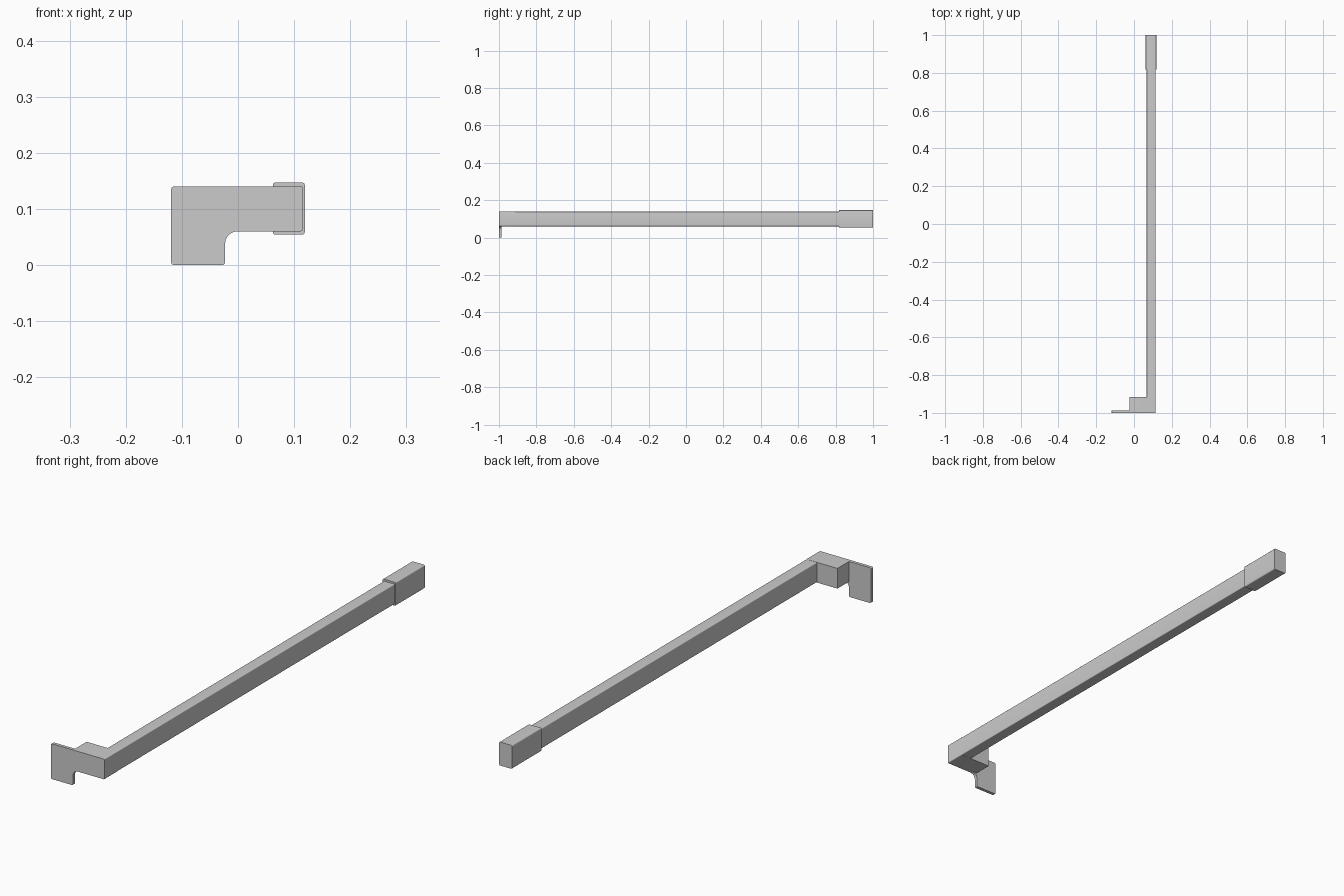
import bpy, math

if "Cube" in bpy.data.objects:
    bpy.data.objects.remove(bpy.data.objects["Cube"])


def extrude_y(name, outline, y0, y1):
    """Extrude an (x, z) outline from y0 to y1."""
    n = len(outline)
    verts = [(x, y, z) for y in (y0, y1) for x, z in outline]
    faces = [tuple(range(n)), tuple(range(2 * n - 1, n - 1, -1))]
    faces += [(i, i + n, (i + 1) % n + n, (i + 1) % n) for i in range(n)]
    mesh = bpy.data.meshes.new(name)
    mesh.from_pydata(verts, [], faces)
    mesh.update()
    obj = bpy.data.objects.new(name, mesh)
    bpy.context.collection.objects.link(obj)
    bpy.context.view_layer.objects.active = obj
    bpy.ops.object.select_all(action='DESELECT')
    obj.select_set(True)
    bpy.ops.object.shade_smooth_by_angle(angle=math.radians(35))
    return obj


def rounded(corners, seg=5):
    """Counter-clockwise (x, z, radius) right-angle corners -> rounded outline."""
    pts = []
    for i, (x, z, r) in enumerate(corners):
        px, pz, _ = corners[i - 1]
        nx, nz, _ = corners[(i + 1) % len(corners)]
        if r == 0:
            pts.append((x, z))
            continue
        d1, d2 = math.dist((px, pz), (x, z)), math.dist((nx, nz), (x, z))
        a = ((px - x) / d1, (pz - z) / d1)
        b = ((nx - x) / d2, (nz - z) / d2)
        for k in range(seg + 1):
            t = math.pi / 2 * k / seg
            u, v = r * (1 - math.sin(t)), r * (1 - math.cos(t))
            pts.append((x + a[0] * u + b[0] * v, z + a[1] * u + b[1] * v))
    return pts


def rect(x0, x1, z0, z1, r):
    return rounded([(x0, z0, r), (x1, z0, r), (x1, z1, r), (x0, z1, r)])


# Front plate with hanging tab and filleted inner corner
extrude_y("front_plate", rounded([
    (-0.119, 0.0, 0.005), (-0.023, 0.0, 0.005), (-0.023, 0.06, 0.022),
    (0.115, 0.06, 0.003), (0.115, 0.14, 0.003), (-0.119, 0.14, 0.005)]),
    -1.0, -0.987)

# Thick block behind the plate that carries the bar
extrude_y("corner_block", rounded([
    (-0.023, 0.06, 0), (0.115, 0.06, 0.003),
    (0.115, 0.14, 0.003), (-0.023, 0.14, 0)]), -0.987, -0.915)

# Long bar, seated in the block and in the end sleeve
extrude_y("long_bar", rect(0.067, 0.1145, 0.0605, 0.1395, 0.003), -0.918, 0.83)

# Closed sleeve over the far end
extrude_y("end_sleeve", rect(0.062, 0.119, 0.054, 0.147, 0.005), 0.817, 1.0)
